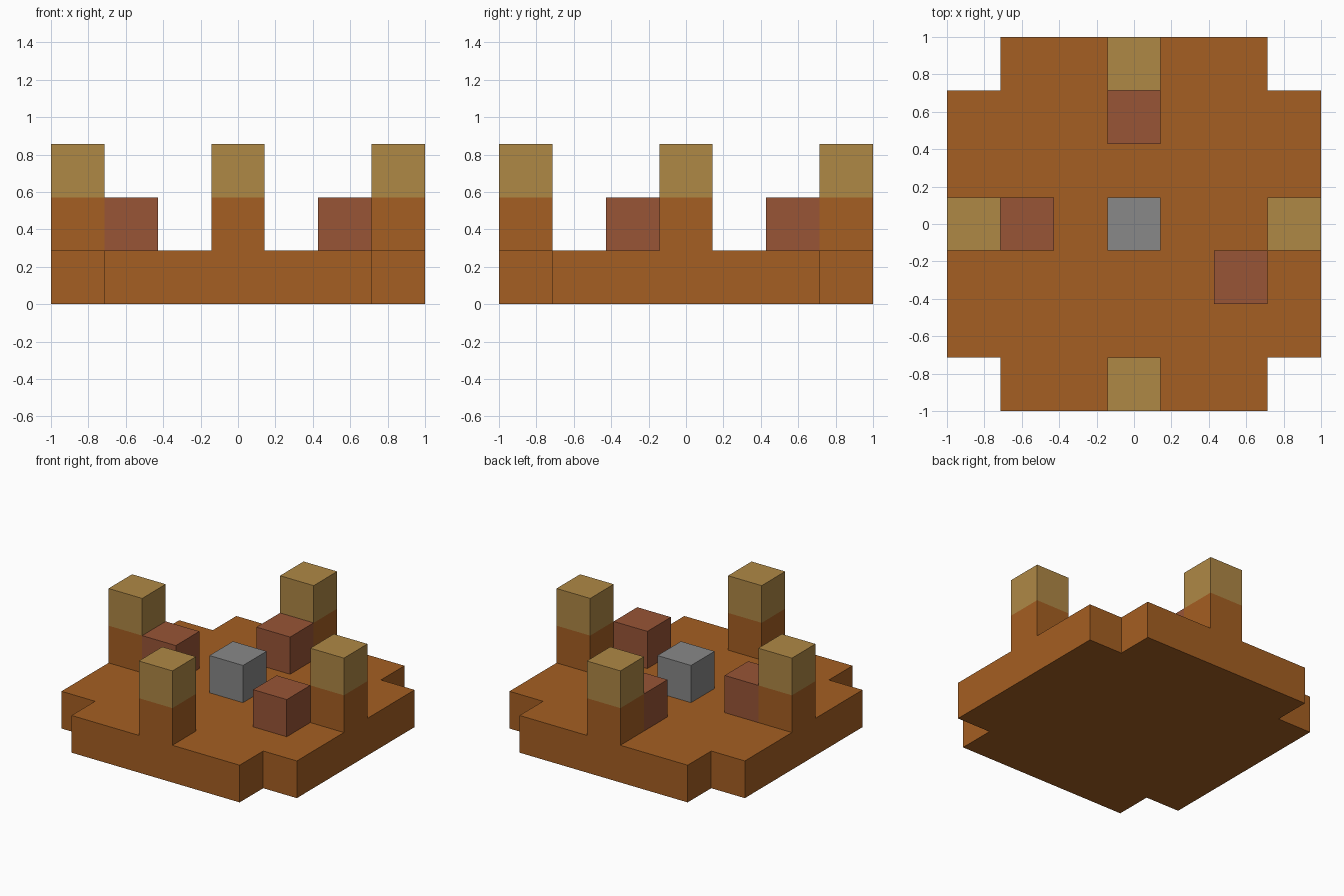
import bpy
import bmesh

cube = bpy.data.objects.get("Cube")
if cube:
    bpy.data.objects.remove(cube)

U = 2 / 7  # edge length of one block


def make_material(name, rgb):
    mat = bpy.data.materials.new(name)
    mat.use_nodes = True
    color = (*rgb, 1.0)
    mat.diffuse_color = color
    bsdf = next(n for n in mat.node_tree.nodes if n.type == "BSDF_PRINCIPLED")
    bsdf.inputs["Base Color"].default_value = color
    return mat


orange = make_material("orange_brown", (0.376, 0.114, 0.016))
tan = make_material("tan", (0.427, 0.246, 0.060))
red = make_material("red_brown", (0.314, 0.089, 0.037))
grey = make_material("grey", (0.246, 0.246, 0.246))


def extrude_outline(name, outline, levels, mats, bottom=False):
    """Stack an outline through the levels, one material per storey."""
    bm = bmesh.new()
    rings = [[bm.verts.new((x * U, y * U, z * U)) for x, y in outline]
             for z in levels]
    count = len(outline)
    for storey, (low, high) in enumerate(zip(rings, rings[1:])):
        for i in range(count):
            j = (i + 1) % count
            face = bm.faces.new((low[i], low[j], high[j], high[i]))
            face.material_index = storey
    bm.faces.new(rings[-1]).material_index = len(mats) - 1
    if bottom:
        bm.faces.new(rings[0][::-1])
    mesh = bpy.data.meshes.new(name)
    bm.to_mesh(mesh)
    bm.free()
    for mat in mats:
        mesh.materials.append(mat)
    obj = bpy.data.objects.new(name, mesh)
    bpy.context.collection.objects.link(obj)
    return obj


def square(cx, cy):
    return [(cx + dx, cy + dy)
            for dx, dy in ((-.5, -.5), (.5, -.5), (.5, .5), (-.5, .5))]


# Base slab with notched corners: one corner turned around the centre
outline = []
corner = [(2.5, -3.5), (2.5, -2.5), (3.5, -2.5)]
for _ in range(4):
    outline += corner
    corner = [(-y, x) for x, y in corner]
extrude_outline("base_slab", outline, (0, 1), [orange], bottom=True)

# Posts with tan tops, one in the middle of each side
for side, cx, cy in (("front", 0, -3), ("back", 0, 3),
                     ("left", 3, 0), ("right", -3, 0)):
    extrude_outline(side + "_post", square(cx, cy), (1, 2, 3), [orange, tan])

# Red blocks on the slab
for side, cx, cy in (("back", 0, 2), ("right", -2, 0), ("left", 2, -1)):
    extrude_outline(side + "_red_block", square(cx, cy), (1, 2), [red])

# Centre block
extrude_outline("centre_block", square(0, 0), (1, 2), [grey])
